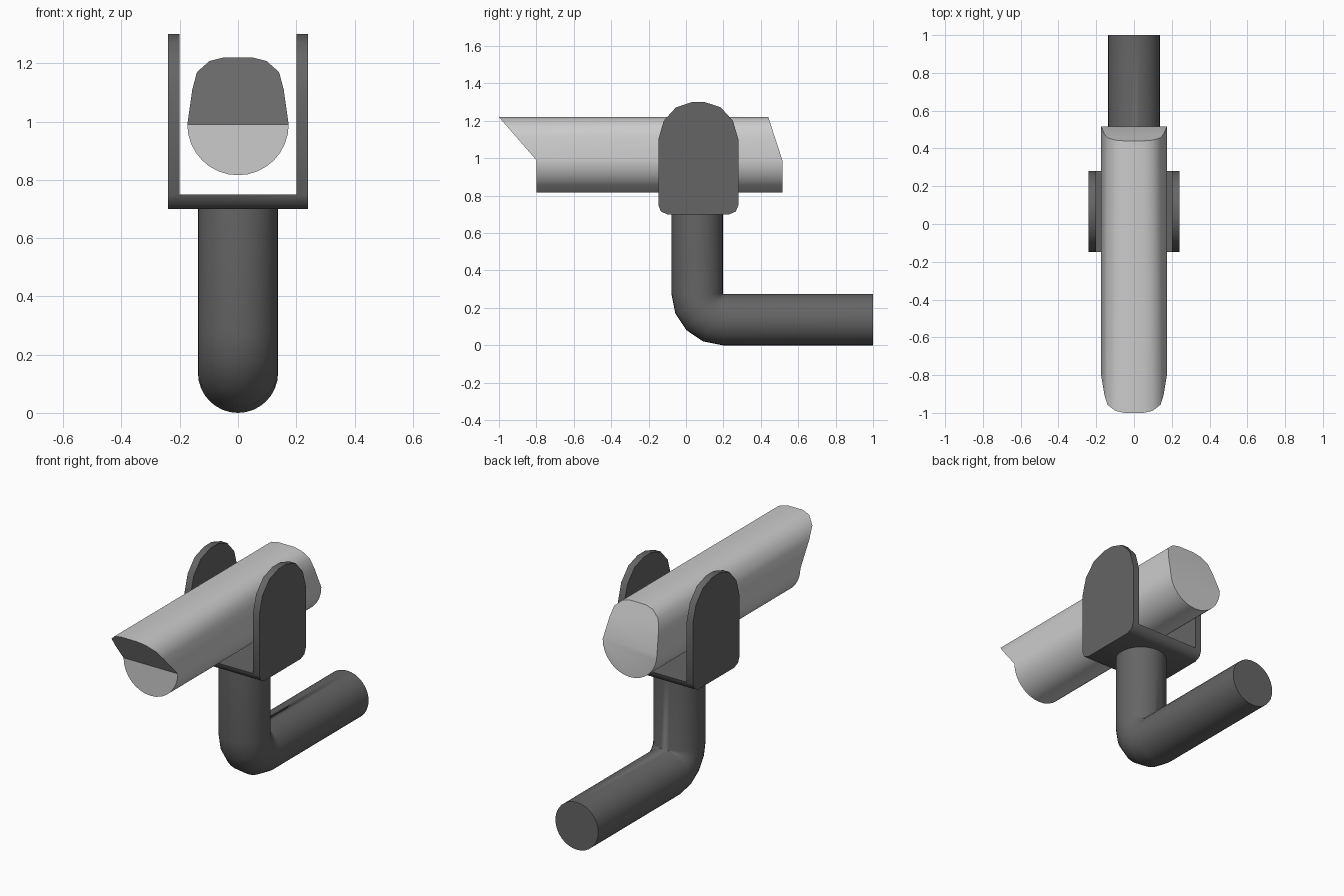
import bpy, bmesh, math
from mathutils import Vector

if "Cube" in bpy.data.objects:
    bpy.data.objects.remove(bpy.data.objects["Cube"])

dark = bpy.data.materials.new("dark_grey")
dark.diffuse_color = (0.13, 0.13, 0.13, 1)
dark.use_nodes = True
dark.node_tree.nodes["Principled BSDF"].inputs["Base Color"].default_value = dark.diffuse_color


def finish(name, bm, mat=None):
    bmesh.ops.remove_doubles(bm, verts=bm.verts, dist=1e-4)
    bmesh.ops.dissolve_degenerate(bm, edges=bm.edges, dist=1e-4)
    bmesh.ops.recalc_face_normals(bm, faces=bm.faces)
    me = bpy.data.meshes.new(name)
    bm.to_mesh(me)
    bm.free()
    ob = bpy.data.objects.new(name, me)
    bpy.context.collection.objects.link(ob)
    if mat:
        me.materials.append(mat)
    return ob


def smooth(ob, angle=35):
    bpy.ops.object.select_all(action='DESELECT')
    ob.select_set(True)
    bpy.context.view_layer.objects.active = ob
    bpy.ops.object.shade_smooth_by_angle(angle=math.radians(angle))


def loft(bm, loops):
    rings = [[bm.verts.new(p) for p in loop] for loop in loops]
    n = len(rings[0])
    for a, b in zip(rings, rings[1:]):
        for i in range(n):
            j = (i + 1) % n
            bm.faces.new((a[i], a[j], b[j], b[i]))
    return rings


# Camera body: arched hood section above a half-round belly, ends cut at a slant
MID, R, TOP = 0.99, 0.174, 1.22
hood = [(0.157, 1.11), (0.141, 1.17), (0.098, 1.208), (0.05, TOP)]
section = [(R, MID)] + hood + [(-x, z) for x, z in reversed(hood)]
N = 16
section += [(-R * math.cos(math.pi * i / N), MID - R * math.sin(math.pi * i / N))
            for i in range(N)]
left = 2 * len(hood) + 1


def end_loop(y_mid, y_top):
    return [(x, y_mid + (y_top - y_mid) * max(0, (z - MID) / (TOP - MID)), z)
            for x, z in section]


bm = bmesh.new()
for ring in loft(bm, [end_loop(-0.8, -1.0), end_loop(0.515, 0.44)]):
    bm.faces.new(ring[:left + 1])
    bm.faces.new(ring[left:] + ring[:1])
smooth(finish("camera_body", bm))

# Support arm: round pipe with a four-segment elbow pivoting on its inner corner
r, pivot, SIDES = 0.1375, Vector((0, 0.197, 0.275)), 32
path = [(Vector((0, 1.0, r)), 0)]
for i in range(5):
    a = math.pi / 2 * i / 4
    path.append((pivot + r * Vector((0, -math.sin(a), -math.cos(a))), a))
path.append((Vector((0, pivot.y - r, 0.70)), math.pi / 2))
loops = []
for c, a in path:
    out = Vector((0, -math.sin(a), -math.cos(a)))
    loops.append([c + r * (math.cos(t) * out + math.sin(t) * Vector((1, 0, 0)))
                  for t in (2 * math.pi * k / SIDES for k in range(SIDES))])
bm = bmesh.new()
rings = loft(bm, loops)
bm.faces.new(rings[0])
bm.faces.new(rings[-1])
smooth(finish("support_arm", bm, dark))

# U-shaped bracket: rounded side profile extruded across, middle slot cut out
CY = 0.066
half = [(0.165, 0.70), (0.20, 0.715), (0.214, 0.75), (0.214, 1.10),
        (0.185, 1.20), (0.12, 1.272), (0.035, 1.30)]
profile = [(CY + d, z) for d, z in half] + [(CY - d, z) for d, z in reversed(half)]
bm = bmesh.new()
for ring in loft(bm, [[(x, y, z) for y, z in profile] for x in (-0.24, 0.24)]):
    bm.faces.new(ring)
bracket = finish("mount_bracket", bm, dark)

bm = bmesh.new()
bmesh.ops.create_cube(bm, size=1)
bmesh.ops.scale(bm, vec=(0.4, 1, 1), verts=bm.verts)
bmesh.ops.translate(bm, vec=(0, CY, 1.25), verts=bm.verts)
cutter = finish("slot_cutter", bm, dark)
cutter.hide_render = True

mod = bracket.modifiers.new("slot", 'BOOLEAN')
mod.operation, mod.object, mod.solver = 'DIFFERENCE', cutter, 'EXACT'
bpy.context.view_layer.objects.active = bracket
bpy.ops.object.modifier_apply(modifier=mod.name)
bpy.data.objects.remove(cutter)
smooth(bracket, 50)
